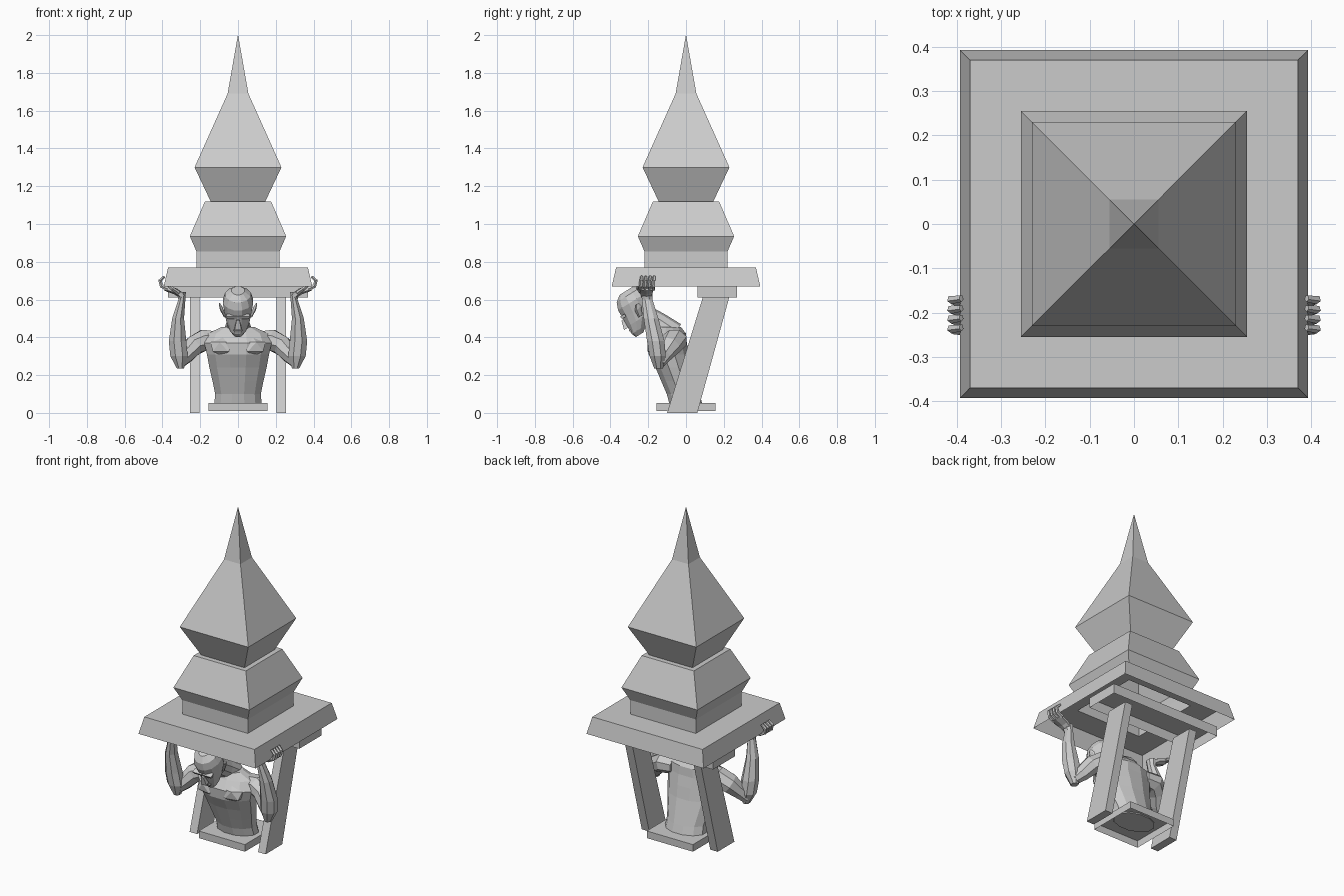
import bpy, bmesh, math
from mathutils import Vector, Matrix

cube = bpy.data.objects.get("Cube")
if cube:
    bpy.data.objects.remove(cube, do_unlink=True)

stone = bpy.data.materials.new("grey_stone")
stone.use_nodes = True
stone.diffuse_color = (0.6, 0.6, 0.6, 1)
stone.node_tree.nodes["Principled BSDF"].inputs["Base Color"].default_value = (0.6, 0.6, 0.6, 1)


def finish(name, bm, mirror=False, matrix=None):
    mesh = bpy.data.meshes.new(name)
    if matrix:
        bm.transform(matrix)
    bm.to_mesh(mesh)
    bm.free()
    mesh.materials.append(stone)
    ob = bpy.data.objects.new(name, mesh)
    bpy.context.collection.objects.link(ob)
    if mirror:
        ob.modifiers.new("mirror", 'MIRROR').use_mirror_merge = False
    return ob


def loft(name, rings, sides=4, bottom=True, top=True, follow=False, **kw):
    """Skin rings of (x, y, z, half-width, half-depth); follow tilts rings along the path."""
    bm = bmesh.new()
    centres = [Vector(r[:3]) for r in rings]
    phase = math.pi / sides
    grow = math.sqrt(2) if sides == 4 else 1
    loops = []
    for i, (c, r) in enumerate(zip(centres, rings)):
        u, v = Vector((1, 0, 0)), Vector((0, 1, 0))
        if follow:
            t = (centres[min(i + 1, len(rings) - 1)] - centres[max(i - 1, 0)]).normalized()
            side = Vector((1, 0, 0)) if follow == 'X' else Vector((0, 1, 0))
            u = (side - t * side.dot(t)).normalized()
            v = t.cross(u)
        loop = []
        for k in range(sides):
            a = phase + 2 * math.pi * k / sides
            loop.append(bm.verts.new(c + grow * (u * r[3] * math.cos(a) + v * r[4] * math.sin(a))))
        loops.append(loop)
    for lo, hi in zip(loops, loops[1:]):
        for k in range(sides):
            n = (k + 1) % sides
            bm.faces.new((lo[k], lo[n], hi[n], hi[k]))
    if bottom:
        bm.faces.new(loops[0][::-1])
    if top:
        bm.faces.new(loops[-1])
    return finish(name, bm, **kw)


def blob(name, centre, size, mirror=False, matrix=None):
    bm = bmesh.new()
    bmesh.ops.create_icosphere(bm, subdivisions=1, radius=1)
    bm.transform(Matrix.Translation(centre) @ Matrix.Diagonal((*size, 1)))
    return finish(name, bm, mirror, matrix)


# Tiered tower and slab: one square shell, open underneath
profile = [(.393, .67), (.37, .77), (.22, .77), (.22, .855), (.255, .935), (.175, 1.12),
           (.145, 1.12), (.23, 1.3), (.055, 1.69), (.0005, 2.0)]
loft("tower_roof", [(0, 0, z, w, w) for w, z in profile], bottom=False)

# Rear cross beam, base plinth and leaning legs
loft("cross_beam", [(0, .165, z, .37, .105) for z in (.61, .67)], bottom=False)
loft("base_plinth", [(0, 0, z, .155, .155) for z in (.01, .053)], bottom=False)
loft("leaning_legs", [(.23, -.02, 0, .025, .08), (.23, .16, .615, .025, .07)], mirror=True)

# Torso, leaning forward
torso = [(.045, 0, .13, .09), (.10, -.015, .125, .09), (.17, -.04, .14, .095),
         (.24, -.065, .157, .10), (.31, -.09, .17, .112), (.37, -.10, .185, .108),
         (.42, -.085, .165, .088), (.455, -.09, .09, .065)]
loft("torso", [(0, y, z, w, d) for z, y, w, d in torso], sides=12)
blob("chest_muscles", (.075, -.165, .35), (.08, .045, .055), mirror=True)
loft("neck", [(0, -.06, .42, .08, .06), (0, -.14, .475, .06, .055), (0, -.23, .53, .055, .05)],
     sides=10, follow='X')

# Head, tipped down
tilt = Matrix.Translation((0, -.262, .545)) @ Matrix.Rotation(math.radians(32), 4, 'X')
head = [(-.12, -.055, .025, .025), (-.095, -.045, .045, .045), (-.05, -.015, .064, .075),
        (0, 0, .074, .088), (.05, .008, .083, .095), (.09, .01, .07, .08), (.115, .01, .035, .045)]
loft("head", [(0, y, z, w, d) for z, y, w, d in head], sides=12, matrix=tilt)
loft("nose", [(0, -.092, -.055, .018, .02), (0, -.085, -.005, .008, .012)], matrix=tilt)
loft("brow", [(.032, -.078, .0, .026, .012), (.032, -.078, .016, .03, .014)],
     mirror=True).data.transform(tilt)
loft("lips", [(0, -.078, -.085, .02, .012), (0, -.08, -.07, .024, .012)], matrix=tilt)
loft("ears", [(.07, .0, -.04, .006, .012), (.088, .012, .0, .009, .022), (.098, .02, .025, .004, .01)],
     sides=6, mirror=True, matrix=tilt)

# Arms raised to the slab
loft("upper_arms", [(.11, -.06, .385, .06, .05), (.18, -.06, .385, .07, .06),
                    (.235, -.085, .355, .062, .055), (.275, -.12, .305, .045, .045),
                    (.31, -.145, .265, .035, .032)], sides=8, follow='Y', mirror=True)
loft("forearms", [(.305, -.145, .235, .02, .025), (.312, -.15, .30, .05, .046),
                  (.32, -.16, .38, .05, .05), (.317, -.185, .5, .034, .042),
                  (.297, -.205, .6, .02, .03), (.3, -.21, .64, .026, .034)], sides=8, mirror=True)

# Hands: palm under the slab edge, fingers curling over it
loft("palms", [(.29, -.21, .615, .03, .016), (.33, -.21, .643, .038, .017),
               (.385, -.208, .66, .044, .014)], sides=6, follow='Y', mirror=True)
for i in range(4):
    y = -.24 + .022 * i
    loft("finger_pair", [(.37, y, .655, .011, .012), (.405, y, .672, .01, .011),
                         (.413, y + .003, .7, .01, .01), (.39, y + .006, .722, .008, .007)],
         sides=5, follow='Y', mirror=True)
loft("thumbs", [(.315, -.235, .635, .012, .012), (.35, -.255, .66, .01, .01),
                (.375, -.25, .685, .007, .007)], sides=5, follow='Y', mirror=True)
